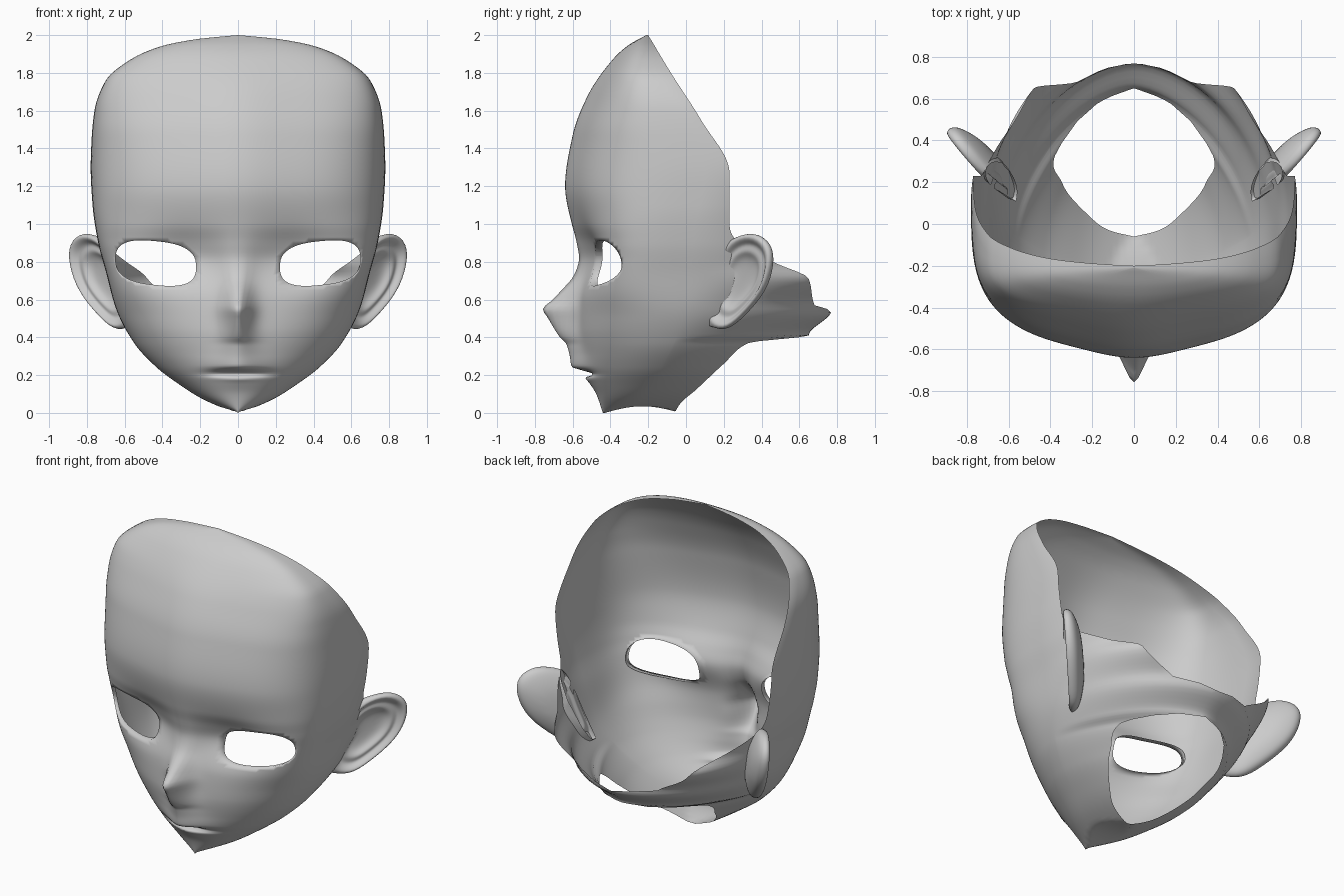
import bpy, bmesh
from math import sin, cos, asin, exp, pi
from mathutils import Vector

if "Cube" in bpy.data.objects:
    bpy.data.objects.remove(bpy.data.objects["Cube"])


def curve(*pts):
    """Smooth monotone curve through (z, value) keys."""
    n = len(pts)
    d = [(pts[i + 1][1] - pts[i][1]) / (pts[i + 1][0] - pts[i][0]) for i in range(n - 1)]
    m = [d[0]] + [0 if a * b <= 0 else 2 * a * b / (a + b) for a, b in zip(d, d[1:])] + [d[-1]]

    def f(z):
        i = 0
        while i < n - 2 and z > pts[i + 1][0]:
            i += 1
        h = pts[i + 1][0] - pts[i][0]
        t = min(max((z - pts[i][0]) / h, 0), 1)
        return ((2 * t**3 - 3 * t**2 + 1) * pts[i][1] + (t**3 - 2 * t**2 + t) * h * m[i]
                + (3 * t**2 - 2 * t**3) * pts[i + 1][1] + (t**3 - t**2) * h * m[i + 1])
    return f


# Head profiles by height: half width, front, widest depth, rear, open back edge
width = curve((0, 0), (.03, .09), (.08, .2), (.15, .31), (.24, .43), (.37, .55), (.55, .645),
              (.75, .70), (.9, .74), (1.1, .77), (1.3, .78), (1.45, .775), (1.6, .76),
              (1.76, .70), (1.87, .57), (1.94, .41), (1.98, .21), (2, 0))
front = curve((0, -.43), (.1, -.475), (.2, -.52), (.3, -.55), (.45, -.57), (.6, -.565), (.8, -.535),
              (.9, -.56), (1, -.6), (1.2, -.64), (1.47, -.6), (1.68, -.52), (1.88, -.38),
              (1.95, -.3), (2, -.21))
mid = curve((0, -.3), (.12, -.2), (.26, -.12), (.38, -.06), (.55, 0), (1, .05), (1.27, .1),
            (1.55, 0), (1.8, -.15), (2, -.205))
rear = curve((0, .1), (.12, .38), (.26, .54), (.37, .65), (.41, .65), (.54, .77), (.57, .77),
             (.71, .9), (.8, .8), (.95, .8), (1.27, .9), (1.55, .6), (2, .3))
edge = curve((0, -.06), (.05, -.03), (.12, .05), (.26, .2), (.37, .33), (.41, .65), (.54, .77),
             (.57, .68), (.71, .65), (.8, .46), (.95, .24), (1, .23), (1.27, .23), (1.55, .08),
             (1.8, -.08), (2, -.2))
front_pow = curve((0, 2), (.25, 2.1), (.5, 2.5), (.8, 3.5), (1.1, 3.1), (1.5, 3), (2, 2.6))
rear_pow = curve((0, 2), (.12, 1.7), (.37, 1.45), (.41, 1.65), (.55, 1.8), (.75, 2), (2, 2.01))
falloff = curve((0, 0), (.3, .015), (.6, .03), (1, .055), (1.6, .05), (1.9, .02), (2, 0))
# Nose and lips: forward bump on the centre line, and its spread
nose = curve((0, .01), (.1, 0), (.16, .01), (.185, .02), (.205, -.035), (.225, .02), (.245, .07),
             (.3, .065), (.36, .07), (.4, .1), (.45, .13), (.5, .16), (.55, .19), (.6, .14),
             (.65, .1), (.72, .055), (.8, .035), (.9, .02), (1, .005), (1.2, 0), (2, 0))
spread = curve((0, .12), (.205, .12), (.25, .12), (.32, .1), (.38, .085), (.5, .07), (.7, .07),
               (.9, .1), (2, .2))


def relief(x, z):
    """Depth added to the plain section: socket, temples, nose and lips."""
    socket = .035 * exp(-((x - .3) / .18)**2 - ((z - .82) / .14)**2)
    side = 1 - min(x / max(width(z), .001), 1)**8
    temple = falloff(z) * (1 - exp(-(x / .25)**2)) * side
    return socket * side + temple - nose(z) * exp(-(x / spread(z))**1.8)


def front_y(x, z):
    n, r = front_pow(z), min(x / width(z), 1)
    return mid(z) - (mid(z) - front(z)) * (1 - r**n)**(1 / n) + relief(x, z)


# Eye opening: tilted superellipse
EX, EZ, EP = .435, .793, 2.7


def eye_uv(p):
    u = p.x - EX
    return u, p.z - EZ - .1 * u


def eye_f(p):
    u, v = eye_uv(p)
    return (abs(u) / .213)**EP + (abs(v) / .116)**EP


def section(z, nf=48, nr=18):
    w, ym, pts = width(z), mid(z), []
    e = 2 / front_pow(z)
    for i in range(nf + 1):
        a = pi / 2 * (i / nf)**1.3
        x = w * sin(a)**e
        y = ym - (ym - front(z)) * max(cos(a), 0)**e
        pts.append((x, y + relief(x, z), z))
    e = 2 / rear_pow(z)
    ratio = min(max((edge(z) - ym) / (rear(z) - ym), 0), 1)
    bmax = asin(min(ratio**(1 / e), 1))
    for i in range(1, nr + 1):
        b = bmax * i / nr
        pts.append((w * max(cos(b), 0)**e, ym + (rear(z) - ym) * sin(b)**e, z))
    # Slight arch under the chin
    return [(x, y, max(z, .035 * sin(pi * min(max((y + .43) / .4, 0), 1)))) for x, y, z in pts]


def finish(name, bm, subdiv=0):
    me = bpy.data.meshes.new(name)
    bm.to_mesh(me)
    bm.free()
    ob = bpy.data.objects.new(name, me)
    bpy.context.collection.objects.link(ob)
    mir = ob.modifiers.new("mirror", 'MIRROR')
    mir.use_clip = True
    if subdiv:
        sub = ob.modifiers.new("smooth", 'SUBSURF')
        sub.levels = sub.render_levels = subdiv
    bpy.ops.object.select_all(action='DESELECT')
    ob.select_set(True)
    bpy.context.view_layer.objects.active = ob
    bpy.ops.object.shade_smooth()
    return ob


# Face shell: half the head, open at the crown, back and neck
heights = ([i * .01 for i in range(46)] + [.47 + i * .02 for i in range(72)]
           + [1.91 + i * .01 for i in range(9)] + [2.0])
bm = bmesh.new()
rows = [[bm.verts.new(p) for p in section(z)] for z in heights]
for lo, hi in zip(rows, rows[1:]):
    for i in range(len(lo) - 1):
        q = (lo[i], lo[i + 1], hi[i + 1], hi[i])
        centre = sum((v.co for v in q), Vector()) / 4
        if centre.y > 0 or eye_f(centre) > 1:
            bm.faces.new(q)
bmesh.ops.delete(bm, geom=[v for v in bm.verts if not v.link_faces], context='VERTS')

# Snap the eye edge to its curve, then turn the lids inward
rim = {v for v in bm.verts if v.is_boundary and v.co.y < 0 and .3 < eye_f(v.co) < 3}
for v in rim:
    u, s = eye_uv(v.co)
    k = eye_f(v.co)**(-1 / EP)
    x, z = EX + u * k, EZ + (s + .1 * u) * k
    v.co = (x, front_y(x, z), z)
lid = [e for e in bm.edges if e.is_boundary and e.verts[0] in rim and e.verts[1] in rim]
for v in bmesh.ops.extrude_edge_only(bm, edges=lid)['geom']:
    if isinstance(v, bmesh.types.BMVert):
        v.co.y += .035
bmesh.ops.remove_doubles(bm, verts=bm.verts[:], dist=.0005)
bmesh.ops.recalc_face_normals(bm, faces=bm.faces[:])
bm.normal_update()
brow = min(bm.faces, key=lambda f: (f.calc_center_median() - Vector((.2, -.6, 1.3))).length)
if brow.normal.y > 0:
    bmesh.ops.reverse_faces(bm, faces=bm.faces[:])
finish("face_shell", bm)

# Ears: outline in y,z lofted through back, rim, hollow and inner fold
outline = [(.11, .47), (.2, .425), (.29, .50), (.415, .64), (.455, .79), (.445, .90), (.35, .965),
           (.24, .92), (.18, .82), (.16, .68), (.13, .56)]
rings = [(.4, -.09), (.8, -.06), (.98, -.035), (1.02, 0), (.94, .02), (.85, .005),
         (.76, -.02), (.62, -.005), (.5, -.035), (.25, -.045)]
normal = Vector((1, -.85, -.1)).normalized()
hub = Vector((.27, .70))
bm = bmesh.new()
loops = []
for s, off in rings:
    loop = []
    for p in outline:
        y, z = hub + (Vector(p) - hub) * s
        x = .66 + .85 * (y - .18) + .1 * (z - .8)
        loop.append(bm.verts.new(Vector((x, y, z)) + normal * off))
    loops.append(loop)
n = len(outline)
for a, b in zip(loops, loops[1:]):
    for i in range(n):
        bm.faces.new((a[i], a[(i + 1) % n], b[(i + 1) % n], b[i]))
bm.faces.new(loops[0])
bm.faces.new(loops[-1])
bmesh.ops.recalc_face_normals(bm, faces=bm.faces[:])
# Trim what would poke inside the head
bmesh.ops.bisect_plane(bm, geom=bm.verts[:] + bm.edges[:] + bm.faces[:], plane_co=(.61, .3, .7),
                       plane_no=(1, .25, -.4), clear_inner=True)
finish("ears", bm, 2)
